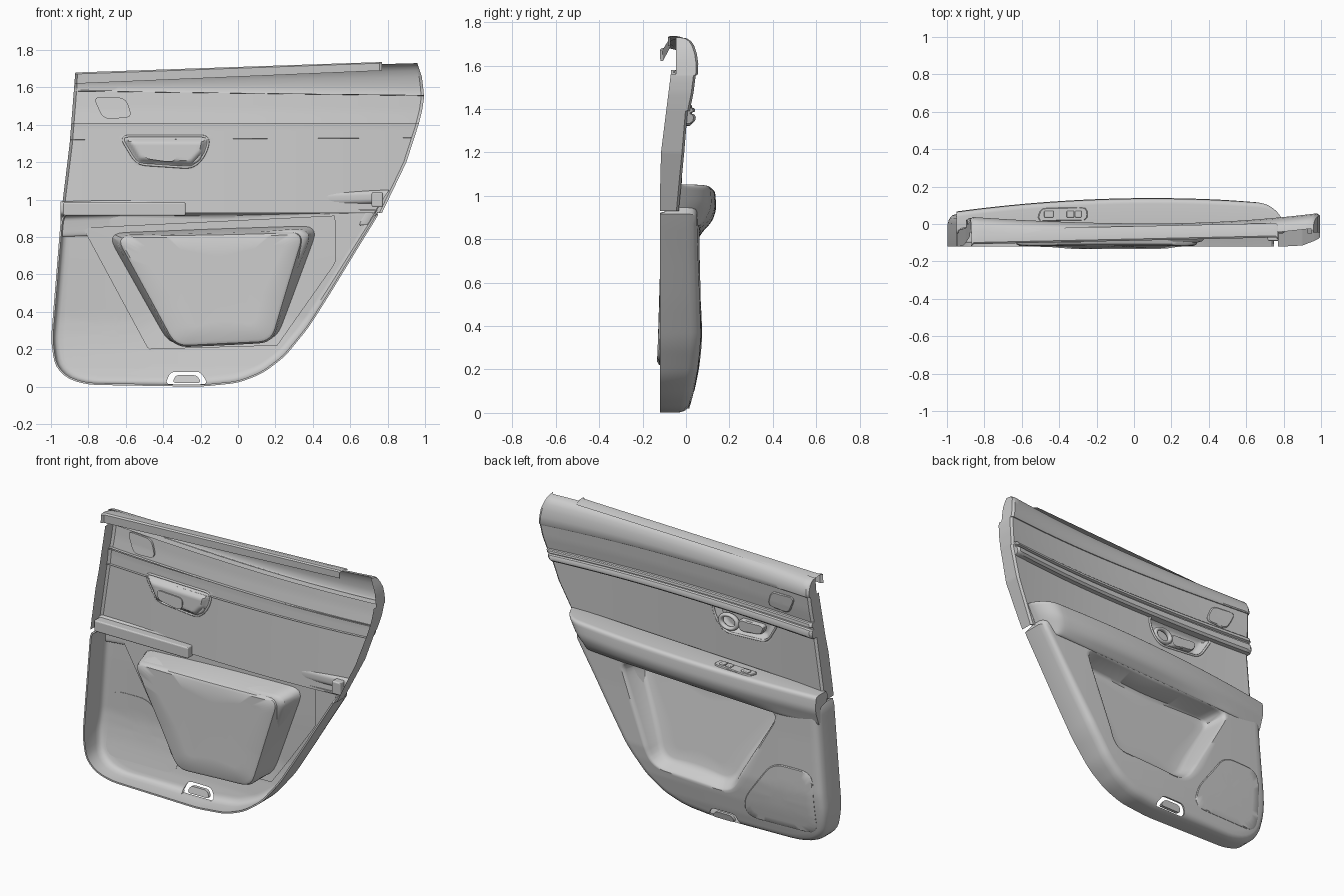
import bpy, bmesh, math
from mathutils import Vector as V

if "Cube" in bpy.data.objects:
    bpy.data.objects.remove(bpy.data.objects["Cube"])

def interp(t, tab):
    if t <= tab[0][0]:
        return tab[0][1]
    for (a, p), (b, q) in zip(tab, tab[1:]):
        if t <= b:
            return p + (q - p) * (t - a) / (b - a)
    return tab[-1][1]

def finish(name, rows, closed, caps=False, mods=None, angle=35):
    """Grid of vertex rows -> smooth-shaded mesh object."""
    bm = bmesh.new()
    vs = [[bm.verts.new(p) for p in r] for r in rows]
    n = len(rows[0])
    for a, b in zip(vs, vs[1:]):
        for i in range(n if closed else n - 1):
            k = (i + 1) % n
            bm.faces.new((a[i], a[k], b[k], b[i]))
    if caps in (True, "end"):
        bm.faces.new(vs[-1])
    if caps is True:
        bm.faces.new(vs[0])
    bmesh.ops.recalc_face_normals(bm, faces=bm.faces)
    me = bpy.data.meshes.new(name)
    bm.to_mesh(me)
    ob = bpy.data.objects.new(name, me)
    bpy.context.collection.objects.link(ob)
    bpy.ops.object.select_all(action='DESELECT')
    bpy.context.view_layer.objects.active = ob
    ob.select_set(True)
    if mods:
        mods(ob)
    bpy.ops.object.shade_smooth_by_angle(angle=math.radians(angle))
    return ob

def round_poly(pts, r, n=5):
    out, m = [], len(pts)
    for i in range(m):
        a, p, b = (V(pts[(i + k) % m]) for k in (-1, 0, 1))
        s = p + (a - p).normalized() * min(r, (a - p).length * .48)
        e = p + (b - p).normalized() * min(r, (b - p).length * .48)
        for t in [k / n for k in range(n + 1)]:
            out.append(s * (1 - t) ** 2 + p * 2 * t * (1 - t) + e * t * t)
    return out

def rays(poly, c, n):
    """Resample a star-shaped polygon by casting n rays from c."""
    out = []
    for i in range(n):
        d = V((math.cos(2 * math.pi * i / n), math.sin(2 * math.pi * i / n)))
        best = 0
        for a, b in zip(poly, poly[1:] + poly[:1]):
            e, w = b - a, a - c
            den = d.cross(e)
            if abs(den) > 1e-9 and -1e-6 <= w.cross(d) / den <= 1 + 1e-6:
                best = max(best, w.cross(e) / den)
        out.append(c + d * best)
    return out

def inset(loop, c, d):
    return [p + (c - p).normalized() * d for p in loop]

def ring(loop, fy, dy=0):
    return [(p.x, fy(p.x, p.y) + dy, p.y) for p in loop]

def patch(name, pts, surf, h, t, r=.04, n=64):
    """Rounded plate lying on the surface y = surf(x, z)."""
    c = sum((V(p) for p in pts), V((0, 0))) / len(pts)
    lp = rays(round_poly(pts, r), c, n)
    inner = [[c + (p - c) * k for p in lp] for k in (.8, .6, .4, .2)]
    rows = [ring(l, surf, -t) for l in inner[::-1] + [lp]] + [ring(lp, surf, h * .3)]
    rows += [ring(l, surf, h) for l in [inset(lp, c, .006)] + inner]
    return finish(name, rows, True, True)

def box(name, lo, hi, bevel=.008):
    bpy.ops.mesh.primitive_cube_add(size=1, location=[(a + b) / 2 for a, b in zip(lo, hi)])
    ob = bpy.context.object
    ob.name, ob.scale = name, [b - a for a, b in zip(lo, hi)]
    bpy.ops.object.transform_apply(location=False, rotation=False)
    m = ob.modifiers.new("bevel", 'BEVEL')
    m.width, m.segments = bevel, 3

# Shared door shape: side edges, fore-aft bow, shell depth and lower surface
def xl(z): return interp(z, [(.2, -1), (.93, -.945), (1.3, -.9), (1.68, -.87)])
def xr(z): return interp(z, [(.93, .77), (1.2, .9), (1.4, .965), (1.48, .985), (1.55, .995), (1.65, .985), (1.74, .955)])
def bow(x): return (.07 if x > .1 else .037) * (x - .1) ** 2
def depth(z): return interp(z, [(1.0, -.12), (1.2, -.115), (1.56, -.07), (1.74, -.05)])
def low(x, z):
    return interp(z, [(0, .01), (.1, .037), (.2, .057), (.28, .068), (.36, .075), (.7, .07)]) - .03 * (x + .1) ** 2

def band(name, prof, x0=xl, x1=xr, nx=60, off=bow, back=depth, dip=None):
    """Horizontal strip: profile of (z at left, z at right, y) swept across the door."""
    us = [0, .008] + [(i + .5) / nx for i in range(1, nx - 1)] + [.992, 1]
    rows = []
    for zl, zr, y in prof:
        row = []
        for u in us:
            z = zl + (zr - zl) * u
            x = x0(z) * (1 - u) + x1(z) * u
            row.append((x, y + off(x) - (dip(x, z) if dip else 0) - (.012 if u in (0, 1) else 0), z))
        if back:
            a, b = row[0], row[-1]
            row = [(a[0], min(a[1], back(a[2])), a[2])] + row + [(b[0], min(b[1], back(b[2])), b[2])]
        rows.append(row)
    return finish(name, rows, False)

# Lower panel with map pocket pressed into it, floor deepest at the top
C = V((-.1, .55))
outline = round_poly([(-.945, .93), (-1, .25), (-.98, .11), (-.91, .04), (-.8, .01), (-.2, 0), (0, .02), (.13, .07),
                      (.25, .16), (.38, .32), (.5, .51), (.64, .74), (.77, .95)], .05)
N = 200
o = rays(outline, C, N)
p = rays(round_poly([(-.7, .82), (.43, .86), (.2, .245), (-.36, .22)], .09), C, N)
def rear(x, z): return -.05 if z > .91 and xl(z) + .012 < x < xr(z) - .03 else -.12
def floor(x, z): return interp(z, [(.25, .0), (.8, -.09)])
o2 = inset(o, C, .04)
rows = [ring(o, rear), ring(o, low, -.045), ring(inset(o, C, .008), low, -.02), ring(inset(o, C, .02), low, -.006)]
rows += [ring([a.lerp(b, k / 14) for a, b in zip(o2, p)], low) for k in range(15)]
rows += [ring(inset(p, C, .01), low, -.006), ring(inset(p, C, .02), low, -.022), ring(inset(p, C, .04), floor, .018),
         ring(inset(p, C, .055), floor, .005), ring(inset(p, C, .075), floor), ring(inset(p, C, .15), floor)]

# Opening around the lamp at the bottom edge
hole = rays(round_poly([(-.39, .013), (-.36, .08), (-.2, .08), (-.16, .013)], .025), V((-.275, .04)), 48)
cutter = finish("lamp_cutter", [ring(hole, lambda x, z: y) for y in (-.07, .15)], True, True)
cutter.hide_render = True

def lower_mods(ob):
    ob.modifiers.new("thickness", 'SOLIDIFY').thickness = .01
    b = ob.modifiers.new("lamp_hole", 'BOOLEAN')
    b.operation, b.solver, b.object = 'DIFFERENCE', 'EXACT', cutter
    for m in ("thickness", "lamp_hole"):
        bpy.ops.object.modifier_apply(modifier=m)

finish("lower_panel", rows, True, "end", lower_mods)
bpy.data.objects.remove(cutter)
patch("door_lamp", [(-.35, .02), (-.335, .062), (-.22, .062), (-.195, .02)], low, .0, .02, .02)

# Bin shell and backing plate behind the pocket, speaker cover
q = rays(round_poly([(-.655, .805), (.355, .825), (.18, .24), (-.335, .215)], .07), C, N)
def bin_y(x, z): return interp(z, [(.25, -.133), (.45, -.124), (.8, -.116)])
finish("pocket_bin", [ring(inset(p, C, -.003), low, -.025), ring(inset(q, C, -.006), bin_y, .03),
                      ring(inset(q, C, .004), bin_y, .008), ring(inset(q, C, .02), bin_y),
                      ring(inset(q, C, .12), bin_y)], True, "end")
plate = rays([V(k) for k in [(-.83, .85), (.52, .915), (.52, .66), (.21, .22), (-.48, .2)]], C, N)
finish("pocket_backing", [ring(plate, low, -.025), ring(inset(p, C, -.003), low, -.025)], True)
patch("speaker_cover", [(-.92, .5), (-.65, .5), (-.44, .21), (-.45, .095), (-.935, .1)], low, .006, .013, .08)

# Middle panel with the handle recess
cup = [V(k) for k in [(-.54, 1.19), (-.24, 1.17), (-.175, 1.24), (-.15, 1.34), (-.63, 1.34)]]
def recess(x, z):
    d = max((V((x, z)) - a).dot(V(((b - a).y, -(b - a).x)).normalized()) for a, b in zip(cup, cup[1:] + cup[:1]))
    t = min(max(-d / .04, 0), 1)
    return .035 * t * t * (3 - 2 * t)
def mid(x, z): return interp(z, [(.9, -.065), (1.38, -.043)]) + bow(x)
zs = [.93 + .48 * i / 48 for i in range(49)]
band("middle_panel", [(z, z, mid(.1, z)) for z in zs], nx=150, dip=recess)

# Door handle: bezel, lever and pivot ring
cv = bpy.data.curves.new("handle_bezel", 'CURVE')
cv.dimensions, cv.bevel_depth, cv.bevel_resolution = '3D', .007, 2
pts = round_poly(cup, .05)
sp = cv.splines.new('POLY')
sp.points.add(len(pts) - 1)
sp.use_cyclic_u = True
for k, w in zip(sp.points, pts):
    k.co = (w.x, mid(w.x, w.y), w.y, 1)
bpy.context.collection.objects.link(bpy.data.objects.new("handle_bezel", cv))
patch("handle_lever", [(-.52, 1.28), (-.5, 1.22), (-.36, 1.2), (-.33, 1.215), (-.33, 1.275)],
      lambda x, z: mid(x, z) - .012, .01, .03, .03)
bpy.ops.mesh.primitive_torus_add(location=(-.265, -.05, 1.24), rotation=(math.pi / 2, 0, 0), major_radius=.05,
                                 minor_radius=.013, major_segments=40, minor_segments=12)
bpy.context.object.name, bpy.context.object.scale = "handle_pivot_ring", (1.15, .85, 1.2)
bpy.ops.object.shade_smooth()

# Decorative strip, upper panel, top cap and its rear lip
band("trim_strip", [(1.42, 1.405, -.05), (1.42, 1.405, -.014), (1.414, 1.4, -.008), (1.395, 1.388, -.006),
                    (1.389, 1.383, -.02), (1.38, 1.378, -.02), (1.375, 1.374, -.008), (1.36, 1.36, -.002),
                    (1.335, 1.345, -.005), (1.322, 1.334, -.018), (1.32, 1.33, -.06)],
     x1=lambda z: xr(z) - .015, back=lambda z: -.05)
def up(x, z): return interp(z, [(1.39, -.034), (1.48, -.0185), (1.58, -.008)]) + bow(x)
band("upper_panel", [(1.4 + .18 * t, 1.39 + .17 * t, up(.1, 1.395 + .175 * t)) for t in [i / 8 for i in range(9)]])
band("top_cap", [(1.582, 1.557, -.06), (1.58, 1.555, -.003), (1.586, 1.565, .002), (1.605, 1.61, .003),
                 (1.63, 1.655, -.003), (1.65, 1.69, -.013), (1.665, 1.712, -.027),
                 (1.675, 1.725, -.045), (1.68, 1.73, -.075)], back=lambda z: -.045)
band("top_lip", [(1.671, 1.722, -.012), (1.68, 1.735, -.05), (1.68, 1.736, -.08), (1.672, 1.73, -.089),
                 (1.62, 1.69, -.087)], x1=lambda z: .77, off=lambda x: .022 * x, back=None)
patch("upper_button_plate", [(-.775, 1.55), (-.6, 1.545), (-.565, 1.44), (-.72, 1.43)], up, .007, .012)

# Armrest: rounded section swept along the door, closing and leaning with the rear edge
def top(x): return .99 + (x + .93) * .036
rows = []
xs = [-.95 + 1.63 * i / 40 for i in range(41)] + [.68 + .13 * math.sin(i * math.pi / 18) for i in range(1, 9)]
for x in xs:
    e = math.sqrt(max(0, 1 - ((x - .68) / .13) ** 2)) if x > .68 else 1
    yf = -.02 + (.16 - .065 * (x - .1) ** 2) * e
    T, yb = top(x), min(low(x, .85) - .006, yf - .05)
    sec = [(-.05, T), (yf - .006, T), (yf, T - .09), (yf - .02, T - .145), (min(.065, yf - .035), T - .19),
           (yb, T - .185), (yb, T - .08), (-.05, T - .07)]
    lean = .62 * min(max((x - .4) / .4, 0), 1)
    rows.append([(x - lean * (T - k.y), k.x, k.y) for k in round_poly(sec, .026)])
finish("armrest", rows, True, True, angle=40)

# Window switches on the armrest
ci = V((-.38, .052))
lp = rays(round_poly([(-.52, .015), (-.5, .085), (-.25, .09), (-.245, .02)], .03), ci, 48)
finish("switch_plate", [[(k.x, k.y, top(k.x) + h) for k in inset(lp, ci, d)]
                        for d, h in ((0, -.015), (0, .004), (.005, .008), (.02, .008))], True, True)
for x0, x1 in ((-.48, -.43), (-.36, -.32), (-.315, -.28)):
    box("window_switch", (x0, .035, top(x0)), (x1, .07, top(x0) + .018), .005)

# Rear supports behind the armrest
box("armrest_support", (-.935, -.1, .915), (-.28, -.04, .985))
box("rear_bracket", (.715, -.09, .96), (.775, -.03, 1.04))
